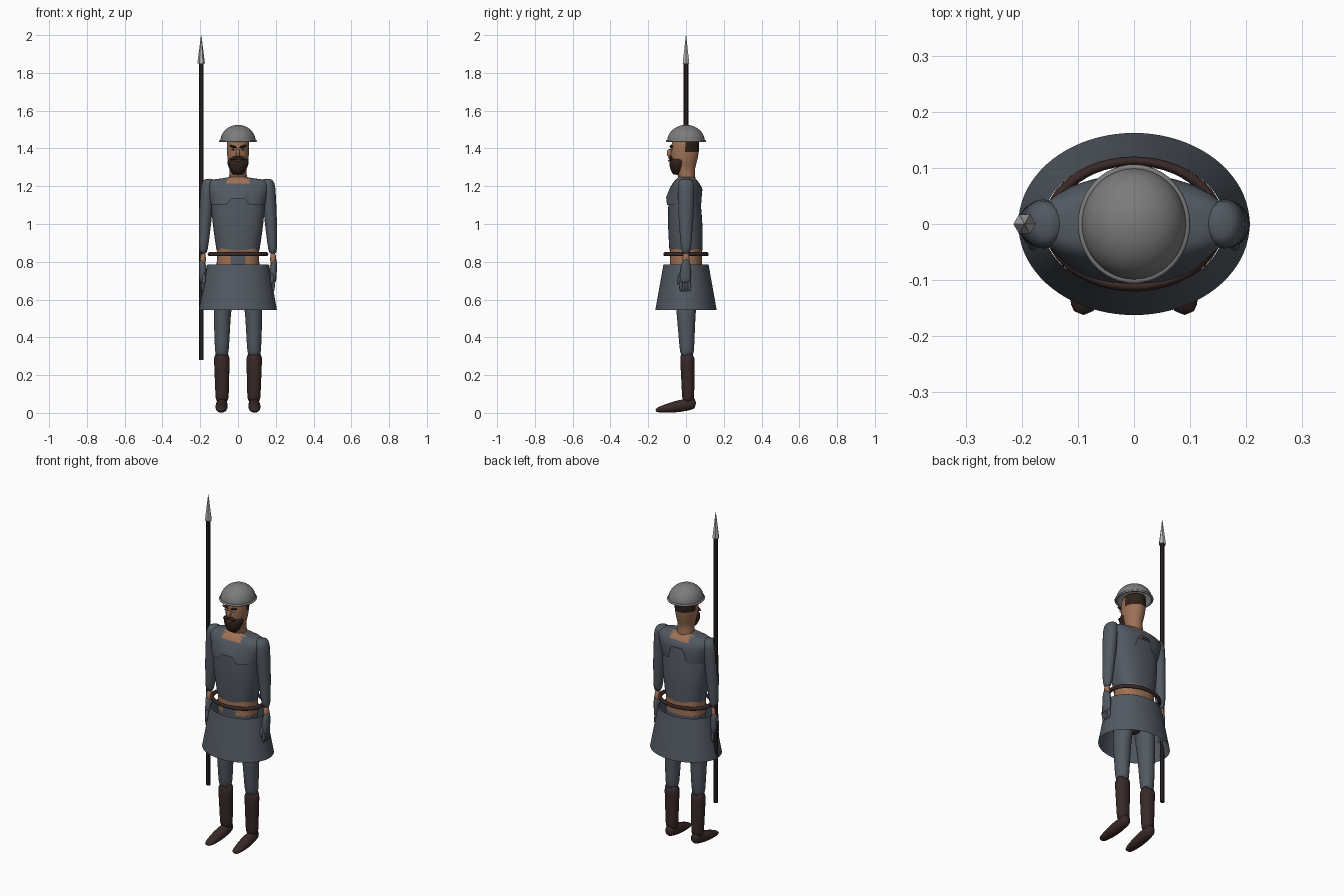
import bpy
import math
from math import sin, cos, pi

cube = bpy.data.objects.get("Cube")
if cube:
    bpy.data.objects.remove(cube, do_unlink=True)


def material(name, red, green, blue):
    mat = bpy.data.materials.new(name)
    mat.use_nodes = True
    colour = (red, green, blue, 1)
    mat.diffuse_color = colour
    mat.node_tree.nodes["Principled BSDF"].inputs["Base Color"].default_value = colour
    return mat


armour = material("blue grey armour", .085, .1, .122)
steel = material("helmet steel", .2, .2, .2)
blade = material("bright blade steel", .46, .46, .48)
leather = material("dark leather", .04, .022, .02)
wood = material("dark wood", .03, .02, .02)
skin = material("tan skin", .34, .165, .09)
hair = material("dark brown hair", .028, .015, .01)
eye_white = material("eye white", .6, .57, .52)


def ring(along, wide, deep, x=0, y=0):
    """One elliptical cross-section of a loft."""
    return (along, x, y, wide, deep)


def blend(first, last, steps, swell=0):
    """Evenly spaced cross-sections between two, swelling in the middle."""
    sections = []
    for step in range(steps + 1):
        t = step / steps
        along, x, y, wide, deep = [a + (b - a) * t for a, b in zip(first, last)]
        bulge = swell * sin(pi * t)
        sections.append(ring(along, wide + bulge, deep + bulge, x, y))
    return sections


def loft(name, rings, mats, sides=24, side=1, lengthwise=False, power=2,
         bottom=True, top=True, warp=None, paint=None, smooth=True):
    """Skin the cross-sections, upward or (lengthwise) from heel to toe."""
    def squared(value):
        return math.copysign(abs(value) ** (2 / power), value)

    verts, faces = [], []
    for row, (along, x, y, wide, deep) in enumerate(rings):
        for k in range(sides):
            angle = 2 * pi * k / sides
            u = side * x + wide * squared(cos(angle))
            v = y + deep * squared(sin(angle))
            lift = warp(row, angle, u, v) if warp else 0
            verts.append((u, along, v) if lengthwise else (u, v, along + lift))
    for row in range(len(rings) - 1):
        low, high = row * sides, (row + 1) * sides
        for k in range(sides):
            after = (k + 1) % sides
            faces.append((low + k, low + after, high + after, high + k))
    if bottom:
        faces.append(tuple(reversed(range(sides))))
    if top:
        faces.append(tuple(range(len(verts) - sides, len(verts))))
    mesh = bpy.data.meshes.new(name)
    mesh.from_pydata(verts, [], faces)
    # Keep outward normals whichever way the rings run
    descending = rings[-1][0] < rings[0][0]
    if descending != lengthwise:
        mesh.flip_normals()
    for mat in mats:
        mesh.materials.append(mat)
    for face in mesh.polygons:
        face.use_smooth = smooth
        if paint:
            face.material_index = int(paint(face.center))
    part = bpy.data.objects.new(name, mesh)
    bpy.context.collection.objects.link(part)
    if smooth:
        rounding = part.modifiers.new("rounding", "SUBSURF")
        rounding.levels = rounding.render_levels = 1


def blob(name, place, size, mat, pitch=0, roll=0):
    bpy.ops.mesh.primitive_uv_sphere_add(segments=16, ring_count=10, location=place,
                                         rotation=(pitch, roll, 0))
    part = bpy.context.object
    part.name, part.scale = name, size
    part.data.materials.append(mat)
    bpy.ops.object.shade_smooth()


def hoop(name, height, wide, deep, thickness, mat):
    bpy.ops.mesh.primitive_torus_add(major_radius=1, minor_radius=thickness / wide,
                                     major_segments=48, minor_segments=10,
                                     location=(0, 0, height))
    part = bpy.context.object
    part.name, part.scale = name, (wide, deep, wide)
    part.data.materials.append(mat)
    bpy.ops.object.shade_smooth()


# Spear
grip = -.195
loft("spear_shaft", [ring(.28, .012, .012, grip), ring(1.86, .012, .012, grip)],
     [wood], sides=8, smooth=False)
loft("spear_tip", [ring(1.85, .02, .02, grip), ring(2, .001, .001, grip)],
     [blade], sides=6, smooth=False)

# Helmet: open dome with a rolled rim
brim, dome_steps = 1.44, 8
dome = []
for step in range(dome_steps + 1):
    slope = step / dome_steps * pi / 2
    reach = max(cos(slope), .03)
    dome.append(ring(brim + .085 * sin(slope), .094 * reach, .1 * reach))
loft("helmet_dome", dome, [steel], sides=32, bottom=False)
hoop("helmet_rim", brim, .094, .1, .006, steel)


# Head and neck with cropped hair
def hair_area(centre):
    return centre.z > 1.43 or (centre.z > 1.38 and centre.y > 0)


neck = [ring(1.18, .06, .045, y=.015), ring(1.28, .042, .044)]
skull = blend(ring(1.3, .047, .062, y=-.012), ring(1.46, .055, .07), steps=6, swell=.008)
loft("head", neck + skull, [skin, hair], sides=32, paint=hair_area)


def ragged_beard(row, angle, u, v):
    return .008 * cos(7 * angle) if row in (0, 4) else 0


loft("beard", blend(ring(1.26, .025, .018, y=-.05), ring(1.35, .057, .045, y=-.038),
                    steps=4, swell=.012), [hair], sides=28, warp=ragged_beard)
blob("nose", (0, -.086, 1.376), (.011, .016, .022), skin)
blob("mouth", (0, -.09, 1.335), (.016, .006, .004), skin)
for s, side in ((1, "left"), (-1, "right")):
    blob(side + "_moustache", (s * .018, -.083, 1.35), (.022, .011, .009), hair, roll=s * .35)
    blob(side + "_eyebrow", (s * .027, -.078, 1.41), (.02, .009, .006), hair, roll=-s / 4)
    blob(side + "_eye", (s * .025, -.077, 1.395), (.01, .007, .005), eye_white)
    blob(side + "_pupil", (s * .025, -.083, 1.395), (.004, .003, .004), hair)


# Breastplate with a wavy lower edge
def wavy_edge(row, angle, u, v):
    return -.012 * cos(2 * angle) ** 2 if row == 0 else 0


loft("breastplate", blend(ring(.87, .114, .088), ring(1.17, .145, .08, y=-.01),
                          steps=5, swell=.007),
     [armour], sides=40, power=2.4, bottom=False, top=False, warp=wavy_edge)


# Shoulder mantle: stepped hem, notched high at the back, bare at the throat
def stepped_hem(row, angle, u, v):
    if row > 1 or abs(u) > .05:
        return 0
    return .035 if v < 0 else .075


def throat(centre):
    return centre.z > 1.222 and abs(centre.x) < .055


mantle = [ring(1.1, .145, .096, y=-.01), ring(1.105, .146, .097, y=-.01),
          ring(1.185, .165, .088), ring(1.215, .175, .072), ring(1.235, .15, .056),
          ring(1.24, .09, .05), ring(1.25, .04, .04)]
loft("shoulder_mantle", mantle, [armour, skin], sides=56, power=2.3,
     bottom=False, top=False, warp=stepped_hem, paint=throat)


# Waist, belt and skirt
def trousers(centre):
    tongue = centre.y < 0 and abs(centre.x) < .045 and centre.z < .84
    return tongue or centre.z < .79


hips = [ring(.64, .06, .06), ring(.7, .11, .085)]
loft("waist", hips + blend(ring(.76, .114, .086), ring(.9, .11, .083), steps=6),
     [skin, armour], sides=40, power=2.3, paint=trousers)
hoop("belt", .84, .15, .112, .011, leather)
loft("skirt", blend(ring(.545, .207, .163), ring(.785, .163, .12), steps=4),
     [armour], sides=40, bottom=False, top=False)
blob("loincloth", (0, .01, .655), (.03, .05, .035), leather)

for s, side in ((1, "left"), (-1, "right")):
    # Sleeved arm
    shoulder = ring(1.24, .02, .025, x=.152)
    sleeve = blend(ring(1.225, .036, .045, x=.16), ring(.835, .021, .023, x=.185),
                   steps=6, swell=.005)
    loft(side + "_arm", [shoulder] + sleeve, [armour], side=s)
    loft(side + "_wrist", [ring(.86, .018, .02, x=.185), ring(.76, .016, .02, x=.187)],
         [skin], side=s)

    # Glove with a cuff that climbs the outer side
    def slanted_cuff(row, angle, u, v):
        return .025 * s * cos(angle) if row == 0 else 0

    loft(side + "_glove", blend(ring(.805, .02, .023, x=.186), ring(.685, .014, .03, x=.187, y=-.005),
                                steps=4, swell=.002),
         [armour], side=s, warp=slanted_cuff)
    for finger in range(4):
        blob(f"{side}_finger_{finger + 1}", (s * .187, .015 * finger - .027, .675),
             (.008, .008, .034), armour)
    blob(side + "_thumb", (s * .18, -.036, .71), (.009, .009, .032), armour, pitch=-.25)

    # Leg
    loft(side + "_leg", [ring(.76, .055, .075, x=.06)]
         + blend(ring(.55, .047, .052, x=.083), ring(.28, .035, .035, x=.086, y=.006), steps=3),
         [armour], side=s)

    # Boot with a ragged top
    def ragged_top(row, angle, u, v):
        return .012 * sin(3 * angle) if row == 0 else 0

    loft(side + "_boot", blend(ring(.32, .043, .04, x=.086, y=.007),
                               ring(.05, .034, .031, x=.084, y=.012), steps=5),
         [leather], side=s, warp=ragged_top)
    loft(side + "_foot", blend(ring(.054, .024, .03, x=.084, y=.052),
                               ring(-.163, .02, .01, x=.09, y=.014), steps=6, swell=.011),
         [leather], side=s, lengthwise=True)
